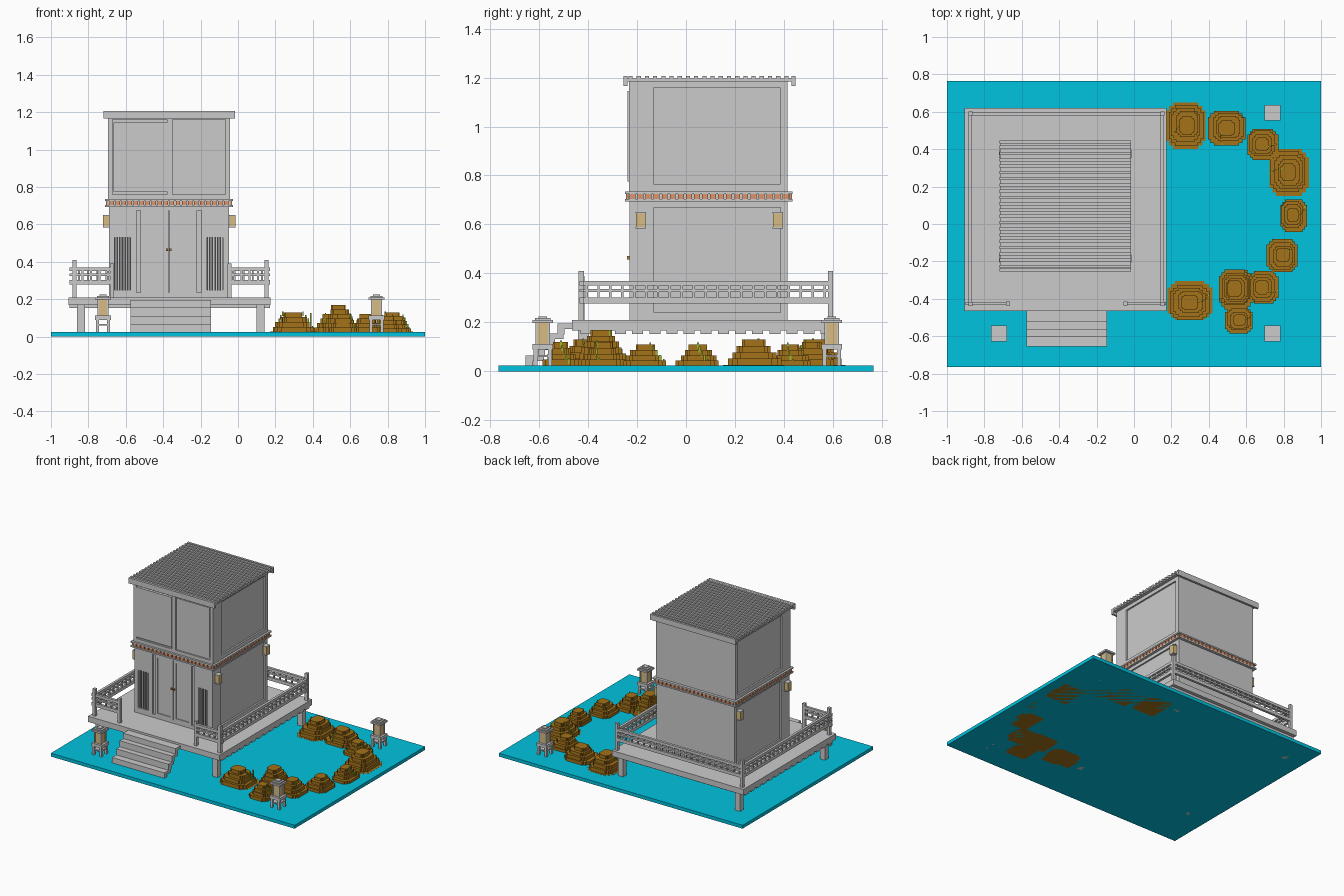
import bpy, bmesh, math, random
random.seed(4)

def mat(name, c):
    m = bpy.data.materials.new(name)
    m.diffuse_color = (*c, 1)
    return m

WATER = mat("water", (0.0, 0.55, 0.74))
ROCK = mat("rock", (0.37, 0.17, 0.01))
GREEN = mat("leaf", (0.3, 0.5, 0.03))
LAMP = mat("lamp_paper", (0.68, 0.5, 0.22))
ORANGE = mat("orange_block", (0.72, 0.3, 0.15))
BRASS = mat("brass", (0.4, 0.25, 0.05))
DARK = mat("dark_grille", (0.06, 0.06, 0.06))

def boxes(name, blist, m=None):
    """One object made of boxes (x0, x1, y0, y1, z0, z1)."""
    bm = bmesh.new()
    for x0, x1, y0, y1, z0, z1 in blist:
        r = bmesh.ops.create_cube(bm, size=1)
        for v in r["verts"]:
            v.co = (x1 if v.co.x > 0 else x0, y1 if v.co.y > 0 else y0, z1 if v.co.z > 0 else z0)
    me = bpy.data.meshes.new(name)
    bm.to_mesh(me)
    bm.free()
    ob = bpy.data.objects.new(name, me)
    bpy.context.collection.objects.link(ob)
    if m:
        me.materials.append(m)
    return ob

def ctr(x, y, w, d, z0, z1):
    return (x - w / 2, x + w / 2, y - d / 2, y + d / 2, z0, z1)

# water slab
boxes("water_base", [(-1, 1, -0.765, 0.765, 0, 0.025)], WATER)

# deck, joists and legs
boxes("deck", [(-0.905, 0.175, -0.465, 0.62, 0.168, 0.21)])
boxes("deck_joists", [(-0.9, 0.17, y, y + 0.045, 0.153, 0.17)
                      for y in [-0.43 + 0.07 * i for i in range(15)]])
boxes("deck_legs", [ctr(x, y, 0.042, 0.042, 0, 0.17) for x in (-0.84, 0.12) for y in (-0.42, 0.575)])

# stairs: folded treads and risers
steps = [(-0.655, 0.065), (-0.605, 0.11), (-0.565, 0.155), (-0.525, 0.195)]
st = []
for i, (y, z) in enumerate(steps):
    yn = steps[i + 1][0] if i < 3 else -0.465
    st.append((-0.575, -0.145, y, yn + 0.025, z - 0.022, z))
    st.append((-0.575, -0.145, y, y + 0.03, z - 0.045, z))
boxes("stairs", st)

# railings
RAILS = ((0.278, 0.302), (0.325, 0.337), (0.35, 0.37))
def railing(name, a, b, fixed, along_x, bars):
    def seg(p, q, w, z0, z1):
        return (p, q, fixed - w, fixed + w, z0, z1) if along_x else (fixed - w, fixed + w, p, q, z0, z1)
    bl = [seg(a, b, 0.009, *r) for r in RAILS]
    for i in range(bars):
        p = a + (b - a) * (i + 0.5) / bars
        bl.append(seg(p - 0.005, p + 0.005, 0.006, 0.3, 0.355))
    boxes(name, bl)

railing("rail_left", -0.43, 0.59, -0.875, False, 21)
railing("rail_right", -0.43, 0.59, 0.152, False, 21)
railing("rail_back", -0.875, 0.152, 0.59, True, 21)
railing("rail_front_left", -0.9, -0.672, -0.425, True, 5)
railing("rail_front_right", -0.048, 0.172, -0.425, True, 5)
boxes("rail_posts", [ctr(x, y, 0.022, 0.022, 0.2, 0.41) for x in (-0.875, 0.152) for y in (-0.428, 0.59)]
      + [ctr(x, -0.425, 0.022, 0.022, 0.2, 0.39) for x in (-0.674, -0.046)])

# storeys: recessed core with frame boards on the sides and front
def storey(name, x0, x1, y0, y1, z0, z1, r=0.012):
    bl = [(x0 + r, x1 - r, y0 + r, y1, z0, z1)]
    for a, b in ((x0, x0 + 2 * r), (x1 - 2 * r, x1)):
        bl += [(a, b, y0, y0 + 0.1, z0, z1), (a, b, y1 - 0.03, y1, z0, z1),
               (a, b, y0 + 0.1, y1 - 0.03, z0, z0 + 0.03), (a, b, y0 + 0.1, y1 - 0.03, z1 - 0.03, z1)]
    bl += [(x0, x1, y0, y0 + 2 * r, z0, z0 + 0.025), (x0, x1, y0, y0 + 2 * r, z1 - 0.025, z1)]
    boxes(name, bl)

storey("lower_storey", -0.69, -0.047, -0.23, 0.415, 0.21, 0.70)
storey("upper_storey", -0.695, -0.043, -0.233, 0.415, 0.735, 1.187)

# upper sliding panels
boxes("upper_front_frame", [(-0.38, -0.35, -0.233, -0.215, 0.74, 1.18)])
boxes("sliding_panel_left", [(-0.665, -0.38, -0.239, -0.218, 0.775, 1.145)])
boxes("sliding_panel_right", [(-0.345, -0.075, -0.228, -0.218, 0.775, 1.145)])

# double door with frames, knobs and side grilles
door = []
for a, b in ((-0.52, -0.372), (-0.368, -0.22)):
    door += [(a, a + 0.02, -0.23, -0.21, 0.21, 0.69), (b - 0.02, b, -0.23, -0.21, 0.21, 0.69),
             (a, b, -0.23, -0.21, 0.66, 0.69), (a, b, -0.23, -0.21, 0.21, 0.25),
             (a, b, -0.223, -0.21, 0.21, 0.69)]
boxes("double_door", door)
boxes("door_knobs", [ctr(x, -0.234, 0.012, 0.012, 0.458, 0.471) for x in (-0.379, -0.361)], BRASS)
wall, slats, dark = [], [], []
for a in (-0.66, -0.165):
    b = a + 0.085
    wall += [(a - 0.03, a, -0.23, -0.21, 0.21, 0.7), (b, b + 0.033, -0.23, -0.21, 0.21, 0.7),
             (a, b, -0.23, -0.21, 0.53, 0.7), (a, b, -0.23, -0.21, 0.21, 0.25)]
    dark.append((a, b, -0.221, -0.21, 0.25, 0.53))
    slats += [ctr(a + 0.085 * (i + 0.5) / 6, -0.224, 0.006, 0.008, 0.25, 0.53) for i in range(6)]
boxes("front_wall_boards", wall)
boxes("grille_back", dark, DARK)
boxes("grille_slats", slats)

# belt between storeys
boxes("belt_rails", [(-0.71, -0.028, -0.248, 0.435, z, z + 0.01) for z in (0.694, 0.725)]
      + [(-0.698, -0.04, -0.236, 0.423, 0.7, 0.73)])
bl = []
for i in range(20):
    x = -0.692 + 0.6456 * (i + 0.5) / 20
    y = -0.235 + 0.658 * (i + 0.5) / 20
    bl += [ctr(x, yy, 0.024, 0.016, 0.704, 0.725) for yy in (-0.237, 0.424)]
    bl += [ctr(xx, y, 0.016, 0.024, 0.704, 0.725) for xx in (-0.699, -0.039)]
boxes("belt_blocks", bl, ORANGE)

# roof
boxes("roof_slab", [(-0.717, -0.018, -0.245, 0.438, 1.183, 1.196)])
boxes("roof_fascia", [(-0.72, -0.015, y, y + 0.016, 1.165, 1.206) for y in (-0.255, 0.43)])
boxes("roof_ridges", [(-0.72, -0.015, y, y + 0.017, 1.19, 1.207)
                      for y in [-0.235 + 0.0335 * i for i in range(20)]])

# wall lamps
lamp, cap = [], []
for x in (-0.706, -0.03):
    for y in (-0.185, 0.375):
        lamp.append(ctr(x, y, 0.032, 0.038, 0.59, 0.645))
        cap += [ctr(x, y, 0.034, 0.042, 0.583, 0.59), ctr(x, y, 0.034, 0.042, 0.645, 0.65)]
boxes("wall_lamps", lamp, LAMP)
boxes("wall_lamp_caps", cap)

# stone lanterns
for n, (x, y) in enumerate(((-0.722, -0.585), (0.74, -0.585), (0.74, 0.595))):
    b = [ctr(x + i * 0.03, y + j * 0.03, 0.016, 0.016, 0, 0.095) for i in (-1, 1) for j in (-1, 1)]
    b += [ctr(x, y, 0.084, 0.084, 0.09, 0.112), ctr(x, y, 0.066, 0.066, 0.06, 0.068)]
    b += [ctr(x + i * 0.026, y + j * 0.026, 0.008, 0.008, 0.11, 0.2) for i in (-1, 1) for j in (-1, 1)]
    b += [ctr(x, y, 0.084, 0.084, 0.198, 0.21), ctr(x, y, 0.064, 0.064, 0.21, 0.218),
          ctr(x, y, 0.036, 0.036, 0.218, 0.225)]
    boxes(f"stone_lantern_{n}", b)
    boxes(f"stone_lantern_light_{n}", [ctr(x, y, 0.05, 0.05, 0.112, 0.198)], LAMP)

# rocks: (centre x, y, width, depth, height), stacked cross-shaped layers
ROCKS = [(0.28, 0.53, 0.21, 0.25, 0.13), (0.5, 0.515, 0.23, 0.21, 0.12), (0.685, 0.43, 0.19, 0.19, 0.11),
         (0.825, 0.275, 0.21, 0.25, 0.13), (0.85, 0.05, 0.16, 0.2, 0.11), (0.795, -0.17, 0.19, 0.2, 0.11),
         (0.69, -0.34, 0.18, 0.2, 0.12), (0.54, -0.345, 0.2, 0.23, 0.17), (0.3, -0.415, 0.24, 0.21, 0.13),
         (0.565, -0.51, 0.17, 0.16, 0.12)]
leaves = []
for n, (x, y, w, d, h) in enumerate(ROCKS):
    b = []
    k = round(h / 0.024)
    for i in range(k):
        f = 1 - 0.62 * (i / (k - 1)) ** 1.15
        ox, oy = (random.uniform(-0.006, 0.006) for _ in range(2))
        z0, z1 = (h - 0.0) * i / k, h * (i + 1) / k
        b += [ctr(x + ox, y + oy, w * f, d * f * 0.66, z0, z1), ctr(x + ox, y + oy, w * f * 0.66, d * f, z0, z1),
              ctr(x + ox, y + oy, w * f * 0.85, d * f * 0.85, z0, z1)]
    boxes(f"rock_{n}", b, ROCK)
    # sprouts climbing the rock steps
    ang = random.uniform(0, 2 * math.pi)
    for i in range(5):
        q = 0.2 + 0.06 * i
        leaves.append(ctr(x + w * q * math.cos(ang + i * 0.12), y + d * q * math.sin(ang + i * 0.12),
                          0.007, 0.007, h * (0.85 - i * 0.15), h * (0.85 - i * 0.15) + 0.024))
leaves.append(ctr(0.39, -0.38, 0.008, 0.008, 0.02, 0.125))
boxes("sprouts", leaves, GREEN)
